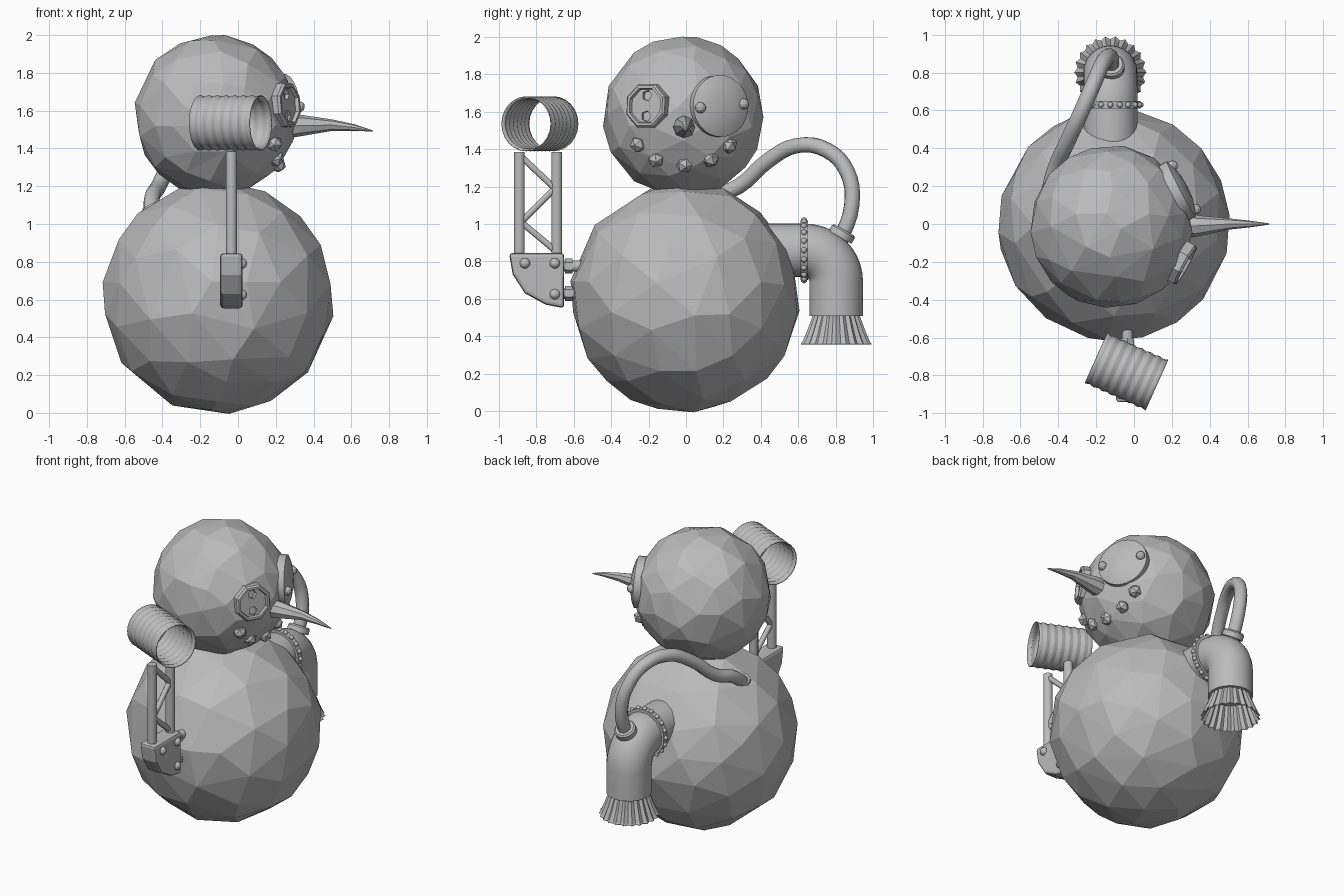
import bpy, bmesh, math, random
from mathutils import Vector, Matrix

random.seed(4)
if "Cube" in bpy.data.objects:
    bpy.data.objects.remove(bpy.data.objects["Cube"])

grey = bpy.data.materials.new("plain_grey")
grey.use_nodes = True
GREY = (0.5, 0.5, 0.5, 1)
grey.diffuse_color = GREY
grey.node_tree.nodes["Principled BSDF"].inputs["Base Color"].default_value = GREY


def select(obj):
    bpy.ops.object.select_all(action='DESELECT')
    obj.select_set(True)
    bpy.context.view_layer.objects.active = obj


def add(name, bm, matrix=Matrix(), smooth=None):
    """Turn a bmesh into a finished, placed object."""
    bmesh.ops.remove_doubles(bm, verts=bm.verts, dist=1e-5)
    bmesh.ops.recalc_face_normals(bm, faces=bm.faces)
    mesh = bpy.data.meshes.new(name)
    bm.to_mesh(mesh)
    bm.free()
    mesh.materials.append(grey)
    obj = bpy.data.objects.new(name, mesh)
    bpy.context.collection.objects.link(obj)
    obj.matrix_world = matrix
    bpy.context.view_layer.update()
    if smooth:
        select(obj)
        bpy.ops.object.shade_smooth_by_angle(angle=math.radians(smooth))
    return obj


def facing(pos, normal):
    """Frame with local z along the normal and local y pointing up."""
    n = Vector(normal).normalized()
    up = Vector((0, 0, 1)) if abs(n.z) < 0.95 else Vector((0, 1, 0))
    x = up.cross(n).normalized()
    rot = Matrix((x, n.cross(x), n)).transposed().to_4x4()
    return Matrix.Translation(pos) @ rot


def lathe(name, profile, sides, matrix, smooth=None, turn=0, pleat=0):
    """Spin (radius, height) points about local z, optionally pleated."""
    bm = bmesh.new()
    rows = []
    for r, z in profile:
        row = []
        for i in range(sides):
            a = math.tau * i / sides + turn
            k = r * (1 + pleat * (-1) ** i)
            row.append(bm.verts.new((k * math.cos(a), k * math.sin(a), z)))
        rows.append(row)
    for low, high in zip(rows, rows[1:]):
        for i in range(sides):
            j = (i + 1) % sides
            bm.faces.new((low[i], low[j], high[j], high[i]))
    bmesh.ops.dissolve_degenerate(bm, edges=bm.edges, dist=1e-6)
    return add(name, bm, matrix, smooth)


def rod(name, a, b, r, sides=12):
    a, b = Vector(a), Vector(b)
    h = (b - a).length
    return lathe(name, [(0, 0), (r, 0), (r, h), (0, h)], sides,
                 facing(a, b - a), 50, math.pi / sides)


def ball(name, pos, r, detail=2, smooth=None):
    bm = bmesh.new()
    bmesh.ops.create_icosphere(bm, subdivisions=detail, radius=r)
    return add(name, bm, Matrix.Translation(pos), smooth)


def tube(name, points, depth, radii=None, res=4, kind='BEZIER', smooth=True):
    """Round tube swept along a path."""
    cu = bpy.data.curves.new(name, 'CURVE')
    cu.dimensions = '3D'
    cu.bevel_depth, cu.bevel_resolution = depth, res
    cu.use_fill_caps = True
    cu.resolution_u = 4
    sp = cu.splines.new(kind)
    pts = sp.bezier_points if kind == 'BEZIER' else sp.points
    pts.add(len(points) - 1)
    for i, (p, co) in enumerate(zip(pts, points)):
        p.co = co if kind == 'BEZIER' else (*co, 1)
        p.radius = radii[i] if radii else 1
        if kind == 'BEZIER':
            p.handle_left_type = p.handle_right_type = 'AUTO'
    sp.use_smooth = smooth
    obj = bpy.data.objects.new(name, cu)
    bpy.context.collection.objects.link(obj)
    cu.materials.append(grey)
    select(obj)
    bpy.ops.object.convert(target='MESH')
    obj = bpy.context.object
    if smooth:
        bpy.ops.object.shade_smooth_by_angle(angle=math.radians(50))
    return obj


def boulder(name, pos, r):
    """Irregularly faceted ball."""
    bm = bmesh.new()
    bmesh.ops.create_icosphere(bm, subdivisions=3, radius=r)
    for v in bm.verts:
        if abs(v.co.z) < r * 0.97:
            v.co += Vector([random.uniform(-.04, .04) * r for _ in range(3)])
            v.co = v.co.normalized() * r
    obj = add(name, bm, Matrix.Translation(pos))
    dec = obj.modifiers.new("facets", 'DECIMATE')
    dec.ratio = 0.5
    return obj


# Body and head
boulder("body", (-0.105, -0.005, 0.607), 0.612)
HEAD, HEAD_R = Vector((-0.12, -0.015, 1.572)), 0.428
boulder("head", HEAD, HEAD_R)

# Carrot nose
tube("nose", [(0.22, -0.01, 1.51), (0.33, -0.01, 1.522), (0.5, 0, 1.523),
              (0.62, 0, 1.51), (0.715, 0, 1.492)], 0.06,
     [1.05, 0.95, 0.5, 0.28, 0.05], 2, 'POLY', False)

# Small button eye: eight-sided rim with two five-sided holes
frame = facing((0.25, -0.205, 1.63), (0.87, -0.48, 0.08))
eye = lathe("small_button_eye",
            [(0, -.04), (.125, -.04), (.125, .02), (.115, .032), (.1, .032),
             (.095, .012), (0, .012)], 8, frame, None, math.pi / 8)
for side in (-1, 1):
    cut = lathe("hole_cutter", [(0, -.012), (.03, -.012), (.03, .05), (0, .05)], 5,
                frame @ Matrix.Translation((0, 0.055 * side, 0)))
    cut.hide_render = True
    mod = eye.modifiers.new("hole", 'BOOLEAN')
    mod.operation, mod.solver, mod.object = 'DIFFERENCE', 'EXACT', cut
    select(eye)
    bpy.ops.object.modifier_apply(modifier=mod.name)
    bpy.data.objects.remove(cut)

# Large domed eye with two rivets
frame = facing((0.25, 0.185, 1.63), (0.88, 0.46, 0.05))
lathe("large_domed_eye", [(0, -.05), (.165, -.05), (.165, 0), (.13, .016),
                          (.07, .03), (0, .035)], 32, frame, 40)
for side in (-1, 1):
    ball("eye_rivet", frame @ Vector((0.13 * side, 0.01 * side, 0.015)), 0.03, 2)

# Coal mouth
for y, z in [(-.255, 1.425), (-.16, 1.345), (-.01, 1.315), (.13, 1.345), (.23, 1.42)]:
    dy, dz = y - HEAD.y, z - HEAD.z
    x = HEAD.x + math.sqrt(HEAD_R ** 2 - dy * dy - dz * dz) - 0.01
    coal = ball("mouth_coal", (x, y, z), 0.045, 1)
    coal.rotation_euler = [random.uniform(0, 3) for _ in range(3)]

# Arm bracket
ARM_X = -0.035
bm = bmesh.new()
outline = [(-.945, .845), (-.65, .845), (-.65, .55), (-.75, .57), (-.86, .63), (-.925, .73)]
face = bm.faces.new([bm.verts.new((ARM_X - 0.06, y, z)) for y, z in outline])
moved = bmesh.ops.extrude_face_region(bm, geom=[face])["geom"]
bmesh.ops.translate(bm, vec=(0.12, 0, 0),
                    verts=[g for g in moved if isinstance(g, bmesh.types.BMVert)])
bracket = add("arm_bracket", bm)
bev = bracket.modifiers.new("soft_edges", 'BEVEL')
bev.width, bev.segments = 0.018, 2
for y, z in [(-.86, .79), (-.7, .79), (-.7, .625)]:
    ball("bracket_bolt", (ARM_X + 0.055, y, z), 0.029, 2, 60)
for z in (.775, .63):
    rod("bracket_peg", (ARM_X, -.66, z), (ARM_X, -.54, z), 0.032, 8)
    rod("peg_nut", (ARM_X, -.645, z), (ARM_X, -.605, z), 0.04, 6)

# Lattice arm
for y in (-.89, -.69):
    rod("arm_post", (ARM_X, y, .83), (ARM_X, y, 1.385), 0.03)
zig = [(-.88, 1.36), (-.7, 1.19), (-.88, 1.01), (-.7, .86)]
for (y0, z0), (y1, z1) in zip(zig, zig[1:]):
    rod("arm_brace", (ARM_X, y0, z0), (ARM_X, y1, z1), 0.018, 8)

# Open ribbed can
ribs = 15
profile = [(0.147 if i % 2 == 0 else 0.14, -0.175 + 0.35 * i / (ribs - 1))
           for i in range(ribs)]
can = lathe("ribbed_can", profile, 24, facing((-.04, -.78, 1.535), (.915, -.41, 0)), 25)
can.modifiers.new("wall", 'SOLIDIFY').thickness = 0.006

# Back pipe with elbow
PX = -0.125
bend = [(PX, 0.635 + 0.167 * math.sin(a), 0.692 + 0.167 * math.cos(a))
        for a in [math.pi / 2 * i / 10 for i in range(11)]]
tube("elbow_pipe", [(PX, .4, .859)] + bend + [(PX, .802, .51)], 0.143, None, 10, 'POLY')

# Studded belt around the pipe
frame = facing((PX, .63, .86), (0, 1, 0))
lathe("pipe_belt", [(.14, -.02), (.16, -.02), (.16, .02), (.14, .02)], 32, frame, 40)
for i in range(20):
    a = math.tau * i / 20
    ball("belt_stud", frame @ Vector((.16 * math.cos(a), .16 * math.sin(a), 0)), 0.018, 1, 80)

# Pleated cuff
cuff = lathe("pleated_cuff", [(.12, 0.52), (.125, .5), (.15, .43), (.175, .37), (.183, .36)],
             44, Matrix.Translation((PX, .802, 0)), None, 0, 0.045)
cuff.modifiers.new("cloth", 'SOLIDIFY').thickness = 0.006

# Hose looping from the elbow to the shoulder, with end collars
tube("hose", [(-.12, .82, .9), (-.125, .885, 1.1), (-.16, .86, 1.28), (-.21, .75, 1.395),
              (-.28, .59, 1.418), (-.35, .44, 1.34), (-.42, .28, 1.2),
              (-.455, .13, 1.14), (-.46, .02, 1.05)], 0.042, None, 3)
collar = [(.035, -.03), (.07, -.03), (.07, .005), (.06, .015), (.035, .015)]
lathe("hose_collar", collar, 20, facing((-.12, .838, .955), (0, .5, .86)), 40)
lathe("shoulder_collar", [(r * .75, z) for r, z in collar], 12,
      facing((-.46, .035, 1.085), (-.4, .1, .8)), 40)
